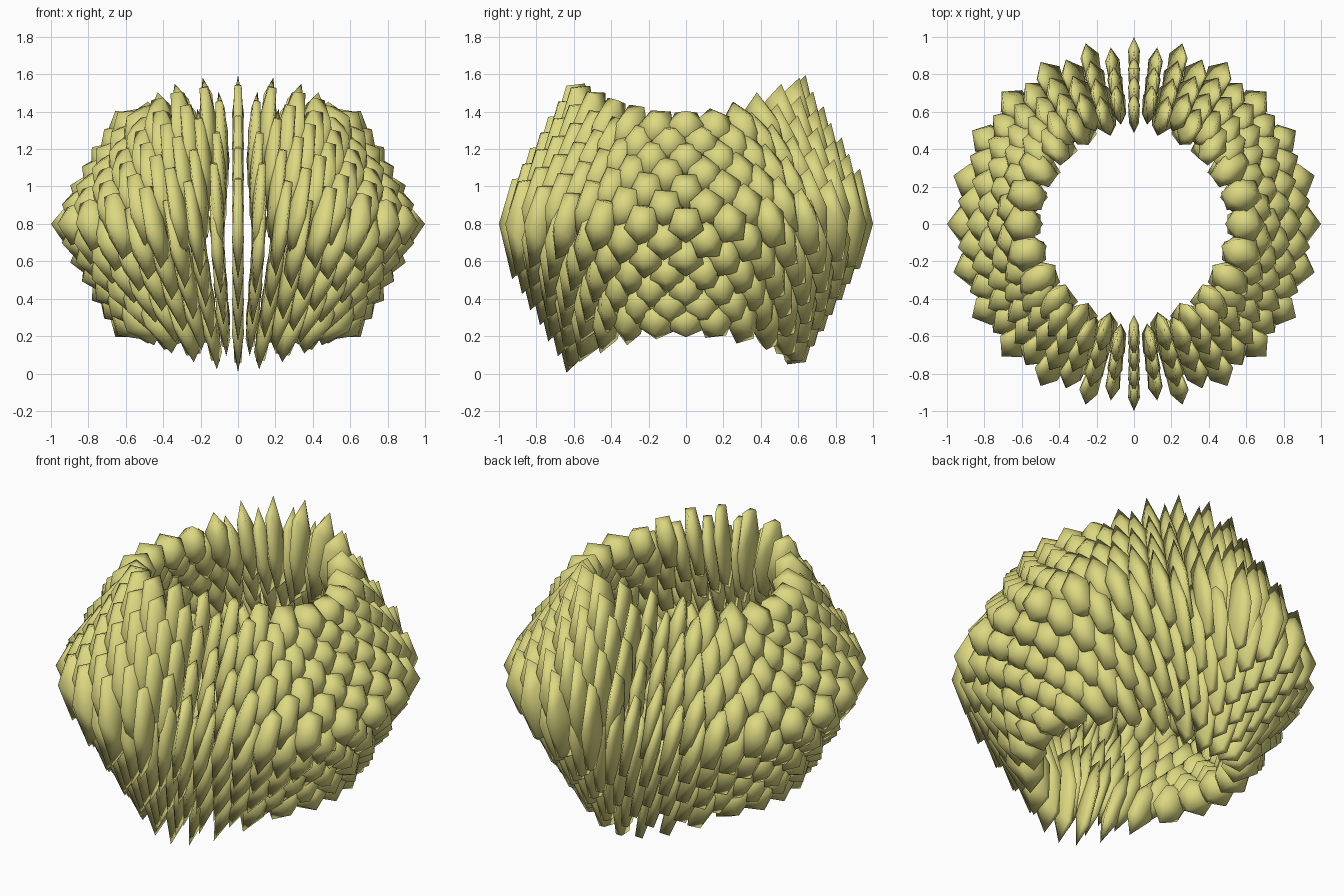
import bpy, bmesh
from math import sin, cos, radians, pi
from mathutils import Matrix, Vector

if "Cube" in bpy.data.objects:
    bpy.data.objects.remove(bpy.data.objects["Cube"])

ROWS, SEGS = 6, 24   # rows above/below the middle, scales per row


def scale_matrix(row, ang):
    """Placement of one faceted scale on the barrel-shaped ring."""
    t = abs(row) / ROWS
    sgn = 1 if row >= 0 else -1
    s, c = abs(sin(ang)), abs(cos(ang))
    radial = Vector((cos(ang), sin(ang), 0))
    tangent = Vector((-sin(ang), cos(ang), 0))
    up = Vector((0, 0, 1))
    # scales tip over the rim at the sides, stay upright at front and back
    tilt = sgn * radians(55) * t * c ** 3
    normal = radial * cos(tilt) + up * sin(tilt)
    merid = up * cos(tilt) - radial * sin(tilt)
    # long axes fan out downwards around each side
    lean = (0.28 - 0.1 * row / ROWS) * sin(2 * ang)
    merid = merid * cos(lean) - tangent * sin(lean)
    if sin(ang) > 1e-6:
        merid = -merid
    side = normal.cross(merid)
    # round at the sides, tall and thin at front and back
    width = 0.037 + 0.075 * c * c
    height = 0.115 + 0.215 * s * s
    x, y, z = -merid * height, -side * width, normal * 0.127
    pos = radial * (0.873 - 0.29 * t) + up * (0.8 + 0.5 * sgn * t)
    return Matrix(((x.x, y.x, z.x, pos.x), (x.y, y.y, z.y, pos.y),
                   (x.z, y.z, z.z, pos.z), (0, 0, 0, 1)))


# Ring of overlapping scales, alternate rows staggered
bm = bmesh.new()
for row in range(-ROWS, ROWS + 1):
    for i in range(SEGS):
        ang = 2 * pi * (i + 0.5 * (row % 2)) / SEGS
        scale = bmesh.ops.create_icosphere(bm, subdivisions=1, radius=1.0)["verts"]
        for v in scale:   # slightly smaller inner half
            if v.co.z < 0:
                v.co = Vector((v.co.x * 0.85, v.co.y * 0.85, v.co.z * 0.75))
        bmesh.ops.transform(bm, matrix=scale_matrix(row, ang), verts=scale)
bmesh.ops.recalc_face_normals(bm, faces=bm.faces)
for f in bm.faces:
    f.smooth = True
mesh = bpy.data.meshes.new("scale_ring")
bm.to_mesh(mesh)
bm.free()
ring = bpy.data.objects.new("scale_ring", mesh)
bpy.context.collection.objects.link(ring)

mat = bpy.data.materials.new("pale_yellow")
mat.diffuse_color = (0.72, 0.69, 0.22, 1)
mat.use_nodes = True
mat.node_tree.nodes["Principled BSDF"].inputs["Base Color"].default_value = mat.diffuse_color
mesh.materials.append(mat)
